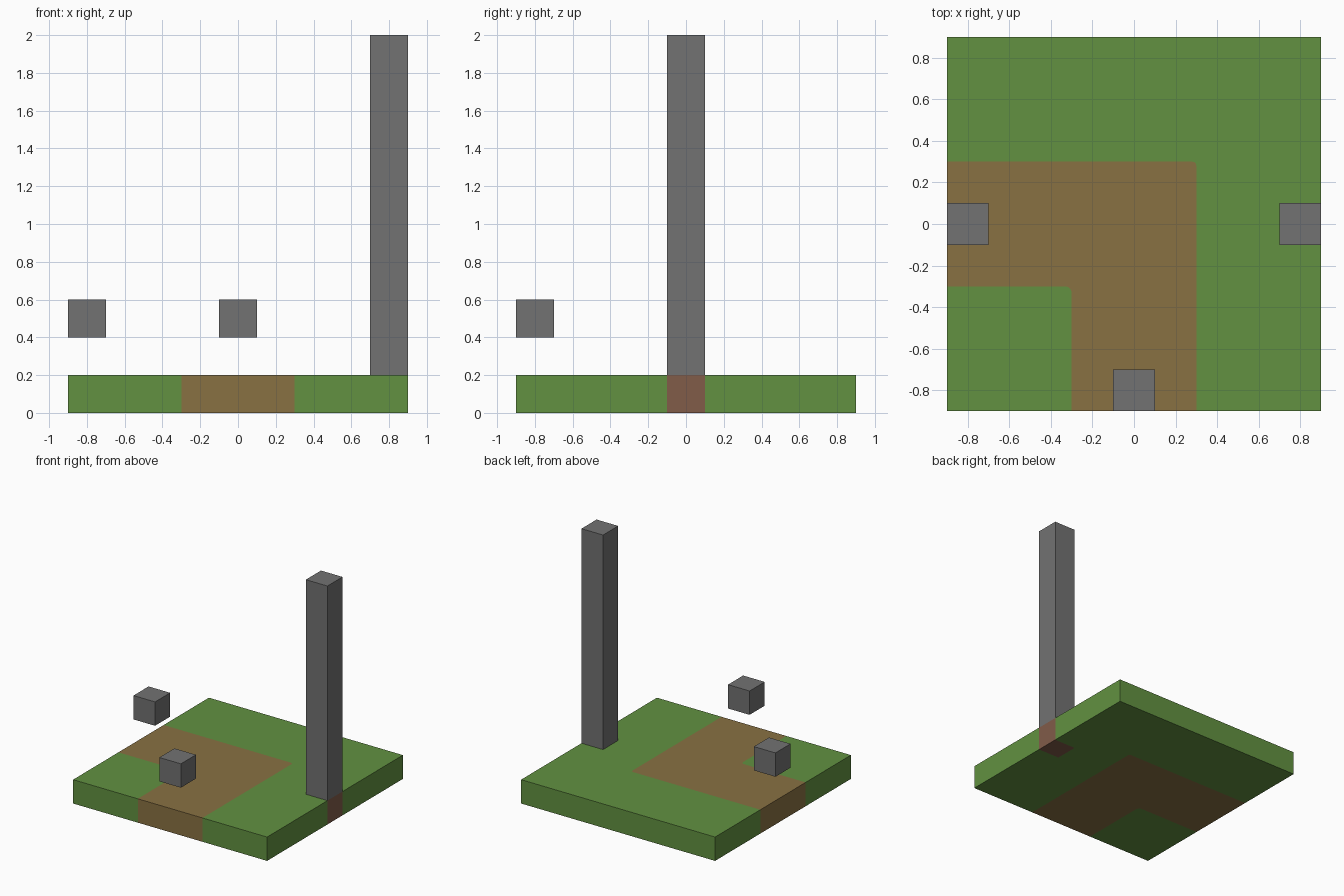
import bpy
import bmesh
import math

cube = bpy.data.objects.get("Cube")
if cube:
    bpy.data.objects.remove(cube, do_unlink=True)


def material(name, rgb):
    """Flat material from 0-255 display values."""
    linear = [((c / 255 + 0.055) / 1.055) ** 2.4 for c in rgb] + [1.0]
    mat = bpy.data.materials.new(name)
    mat.use_nodes = True
    mat.diffuse_color = linear
    mat.node_tree.nodes["Principled BSDF"].inputs["Base Color"].default_value = linear
    return mat


grass = material("grass green", (98, 145, 65))
dirt = material("dirt brown", (137, 113, 66))
clay = material("clay red", (129, 92, 73))
stone = material("stone grey", (114, 114, 114))


def add_object(name, bm, mats):
    bmesh.ops.recalc_face_normals(bm, faces=bm.faces)
    mesh = bpy.data.meshes.new(name)
    bm.to_mesh(mesh)
    bm.free()
    for mat in mats:
        mesh.materials.append(mat)
    obj = bpy.data.objects.new(name, mesh)
    bpy.context.collection.objects.link(obj)
    return obj


def add_block(name, x, y, bottom, top, width=0.2):
    bm = bmesh.new()
    bmesh.ops.create_cube(bm, size=1)
    bmesh.ops.scale(bm, vec=(width, width, top - bottom), verts=bm.verts)
    bmesh.ops.translate(bm, vec=(x, y, (bottom + top) / 2), verts=bm.verts)
    return add_object(name, bm, [stone])


def rounded_corner(c, r):
    """Corner at (c, c), running from the horizontal edge to the vertical one."""
    angles = [math.radians(90 - 30 * i) for i in range(4)]
    return [(c - r + r * math.cos(a), c - r + r * math.sin(a)) for a in angles]


# Ground slab: grass, an L-shaped dirt path and a clay footing share one mesh
H, P, F, I = 0.9, 0.3, 0.1, 0.7
outer = rounded_corner(P, 0.02)
inner = rounded_corner(-P, 0.03)
path_outer = [(-H, P)] + outer + [(P, -H)]
path_inner = [(-H, -P)] + inner + [(-P, -H)]
footing = [(H, -F), (I, -F), (I, F), (H, F)]
regions = [
    (0, [(H, -H)] + footing + [(H, H), (-H, H)] + path_outer),
    (0, [(-H, -H)] + path_inner),
    (1, path_inner + path_outer[::-1]),
    (2, footing),
]

bm = bmesh.new()
shared = {}


def vert(p):
    key = (round(p[0], 4), round(p[1], 4))
    if key not in shared:
        shared[key] = bm.verts.new((*key, 0))
    return shared[key]


for index, outline in regions:
    bm.faces.new([vert(p) for p in outline]).material_index = index
bottom_faces = list(bm.faces)
bmesh.ops.recalc_face_normals(bm, faces=bottom_faces)
result = bmesh.ops.extrude_face_region(bm, geom=bottom_faces)
raised = [g for g in result["geom"] if isinstance(g, bmesh.types.BMVert)]
bmesh.ops.translate(bm, vec=(0, 0, 0.2), verts=raised)

# Each side wall takes the colour of the top region it borders
tops = [g for g in result["geom"] if isinstance(g, bmesh.types.BMFace)]
for top in tops:
    for edge in top.edges:
        for face in edge.link_faces:
            if face not in tops:
                face.material_index = top.material_index
add_object("ground_slab", bm, [grass, dirt, clay])

# Tall stone pillar and the two floating stone blocks
add_block("stone_pillar", 0.8, 0, 0.2, 2.0)
add_block("front_floating_block", 0, -0.8, 0.4, 0.6)
add_block("right_floating_block", -0.8, 0, 0.4, 0.6)
